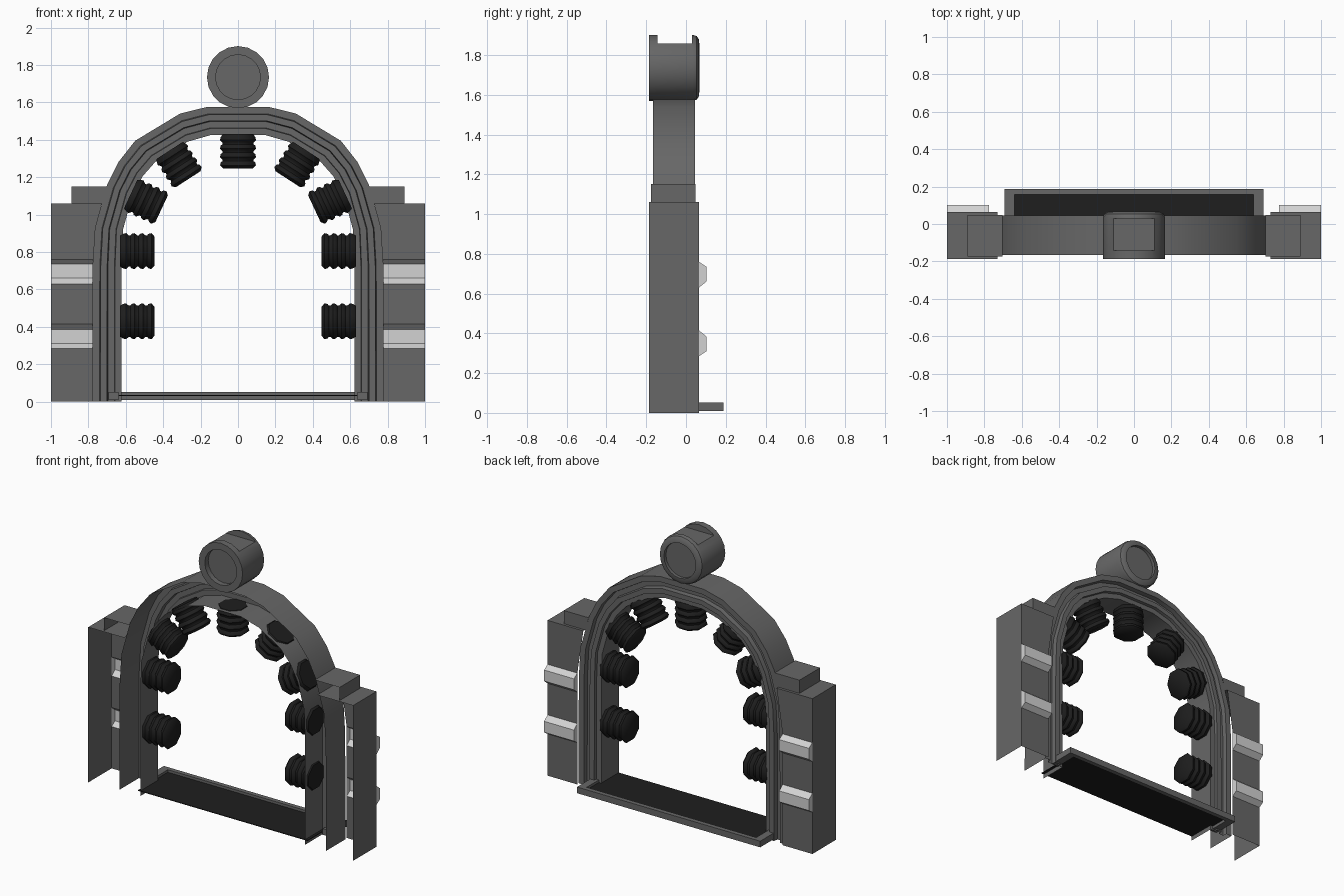
import bpy, bmesh, math
from mathutils import Vector, Matrix

if "Cube" in bpy.data.objects:
    bpy.data.objects.remove(bpy.data.objects["Cube"])


def mat(name, v):
    m = bpy.data.materials.new(name)
    m.diffuse_color = (v, v, v, 1)
    m.use_nodes = True
    m.node_tree.nodes["Principled BSDF"].inputs["Base Color"].default_value = m.diffuse_color
    return m


GREY = mat("stone_grey", 0.135)
SILVER = mat("silver", 0.65)
BLACK = mat("black_rubber", 0.013)


def make(name, verts, faces, mats, idx=None, smooth=None):
    """Mesh object from points and faces, optional material index per face."""
    bm = bmesh.new()
    vs = [bm.verts.new(v) for v in verts]
    for i, f in enumerate(faces):
        face = bm.faces.new([vs[k] for k in f])
        face.material_index = idx[i] if idx else 0
    bmesh.ops.recalc_face_normals(bm, faces=bm.faces)
    me = bpy.data.meshes.new(name)
    bm.to_mesh(me)
    bm.free()
    for m in mats:
        me.materials.append(m)
    ob = bpy.data.objects.new(name, me)
    bpy.context.collection.objects.link(ob)
    if smooth:
        bpy.ops.object.select_all(action='DESELECT')
        ob.select_set(True)
        bpy.context.view_layer.objects.active = ob
        bpy.ops.object.shade_smooth_by_angle(angle=math.radians(smooth))
    return ob


def box(name, lo, hi, m, skip=()):
    """Box without the listed sides (bottom, top, front, back, left, right)."""
    v = [(x, y, z) for z in (lo[2], hi[2]) for y in (lo[1], hi[1]) for x in (lo[0], hi[0])]
    sides = dict(bottom=(0, 1, 3, 2), top=(4, 5, 7, 6), front=(0, 1, 5, 4),
                 back=(2, 3, 7, 6), left=(0, 2, 6, 4), right=(1, 3, 7, 5))
    return make(name, v, [f for k, f in sides.items() if k not in skip], [m])


def lathe(name, prof, n, matrix, m, smooth=None, turn=0.5):
    """Spin (height, radius) points round local z, capped at both ends."""
    verts, faces = [], []
    for h, r in prof:
        for i in range(n):
            a = 2 * math.pi * (i + turn) / n
            verts.append(matrix @ Vector((r * math.cos(a), r * math.sin(a), h)))
    for j in range(len(prof) - 1):
        for i in range(n):
            k = (i + 1) % n
            faces.append((j * n + i, j * n + k, j * n + n + k, j * n + n + i))
    faces += [tuple(range(n)), tuple(range(len(verts) - n, len(verts)))]
    return make(name, verts, faces, [m], smooth=smooth)


# Arch: stepped shell, open at the front and underneath
outer = [(.78, 0), (.778, .72), (.765, .93), (.70, 1.16), (.64, 1.28), (.55, 1.395),
         (.31, 1.54), (.165, 1.576)]
inner = [(.622, 0), (.622, .72), (.615, .92), (.565, 1.10), (.51, 1.205), (.435, 1.29),
         (.27, 1.39), (.14, 1.427)]
outer += [(-x, z) for x, z in reversed(outer)]
inner += [(-x, z) for x, z in reversed(inner)]
steps = [(0, -.165), (0, .045), (.25, .045), (.28, .015), (.5, .015), (.53, .045),
         (.75, .045), (.77, .025), (1, .025), (1, -.165)]
n = len(outer)
verts = [(ox + (ix - ox) * t, y, oz + (iz - oz) * t)
         for t, y in steps for (ox, oz), (ix, iz) in zip(outer, inner)]
faces = [(j * n + i, j * n + i + 1, j * n + n + i + 1, j * n + n + i)
         for j in range(len(steps) - 1) for i in range(n - 1)]
make("arch", verts, faces, [GREY], smooth=22)

# Side pillars: hollow shells, silver bands fold out of the back wall
F, B, BAND = -.187, .065, .102
back = [(B, 0), (B, .285), (BAND, .31), (BAND, .385), (B, .415),
        (B, .63), (BAND, .66), (BAND, .735), (B, .76), (B, 1.06)]
silver = (1, 2, 3, 5, 6, 7)
for s, side in ((-1, "left"), (1, "right")):
    verts, faces, idx = [], [], []
    for y, z in back:
        verts += [(s * (.73 if z > 1 else .775), y, z), (s, y, z)]
    for i in range(len(back) - 1):
        faces.append((2 * i, 2 * i + 1, 2 * i + 3, 2 * i + 2))
        idx.append(1 if i in silver else 0)
    for a in (1, 5):  # band ends
        for e in (0, 1):
            faces.append(tuple(2 * (a + k) + e for k in range(4)))
            idx.append(1)
    k = len(verts)
    verts += [(s, F, 0), (s, F, 1.06), (s * .73, F, 1.06)]
    # outer wall split beside the bands, then the top
    faces += [(k, 1, 3, 9, 11, 17, 19, k + 1), (k + 1, 19, 18, k + 2)]
    idx += [0, 0]
    make(side + "_pillar", verts, faces, [GREY, SILVER], idx)

    # Stepped block on top, open at the front
    xi = [.725, .89, .89, .703]
    zi = [1.06, 1.06, 1.15, 1.15]
    v = [(s * x, y, z) for y in (-.175, .047) for x, z in zip(xi, zi)]
    make(side + "_pillar_cap", v, [(4, 5, 6, 7), (1, 5, 6, 2), (2, 6, 7, 3)], [GREY])

# Threshold tray: black floor with a grey rim at sides and back
box("floor_mat", (-.64, -.163, .03), (.64, .16, .035), BLACK)
box("tray_back_rim", (-.692, .157, .01), (.692, .188, .052), GREY)
for s, side in ((-1, "left"), (1, "right")):
    xs = sorted((s * .64, s * .692))
    box(side + "_tray_rim", (xs[0], .0, .01), (xs[1], .157, .052), GREY, ("back",))

# Ribbed black emitters pointing inward
ribs = [(-.01, .09)]
for i in range(4):
    h = .006 + i * .045
    ribs += [(h, .1), (h + .016, .104), (h + .03, .09), (h + .038, .09)]
ribs = ribs[:-2] + [(.173, .085)]


def emitter(name, x, z, dx, dz):
    d = Vector((dx, 0, dz)).normalized()
    side = Vector((0, 1, 0))
    rot = Matrix((side.cross(d), side, d)).transposed().to_4x4()
    lathe(name, ribs, 8, Matrix.Translation((x, -.055, z)) @ rot, BLACK, smooth=50)


emitter("top_emitter", 0, 1.42, 0, -1)
for s, side in ((-1, "left"), (1, "right")):
    for i, (x, z, dx, dz) in enumerate([(.62, .43, -1, 0), (.62, .805, -1, 0),
                                        (.565, 1.105, -.9, -.42), (.36, 1.335, -.55, -.85)]):
        emitter(f"{side}_emitter_{i + 1}", s * x, z, s * dx, dz)

# Round lamp housing above the arch, recessed at both ends
ring = [(-.15, .12), (-.187, .12), (-.187, .166), (.035, .166), (.054, .16),
        (.065, .143), (.067, .12), (.045, .12)]
M = Matrix.Translation((0, 0, 1.735)) @ Matrix.Rotation(-math.pi / 2, 4, 'X')
housing = lathe("lamp_housing", ring, 20, M, GREY, smooth=30, turn=0)
# Flat notch cut into its top
cutter = box("notch_cutter", (-.2, -.143, 1.857), (.2, .03, 2.0), GREY)
cutter.hide_render = True
cutter.hide_set(True)
mod = housing.modifiers.new("notch", 'BOOLEAN')
mod.object = cutter
mod.operation = 'DIFFERENCE'
mod.solver = 'EXACT'
bpy.context.view_layer.objects.active = housing
bpy.ops.object.modifier_apply(modifier="notch")
bpy.data.objects.remove(cutter)
